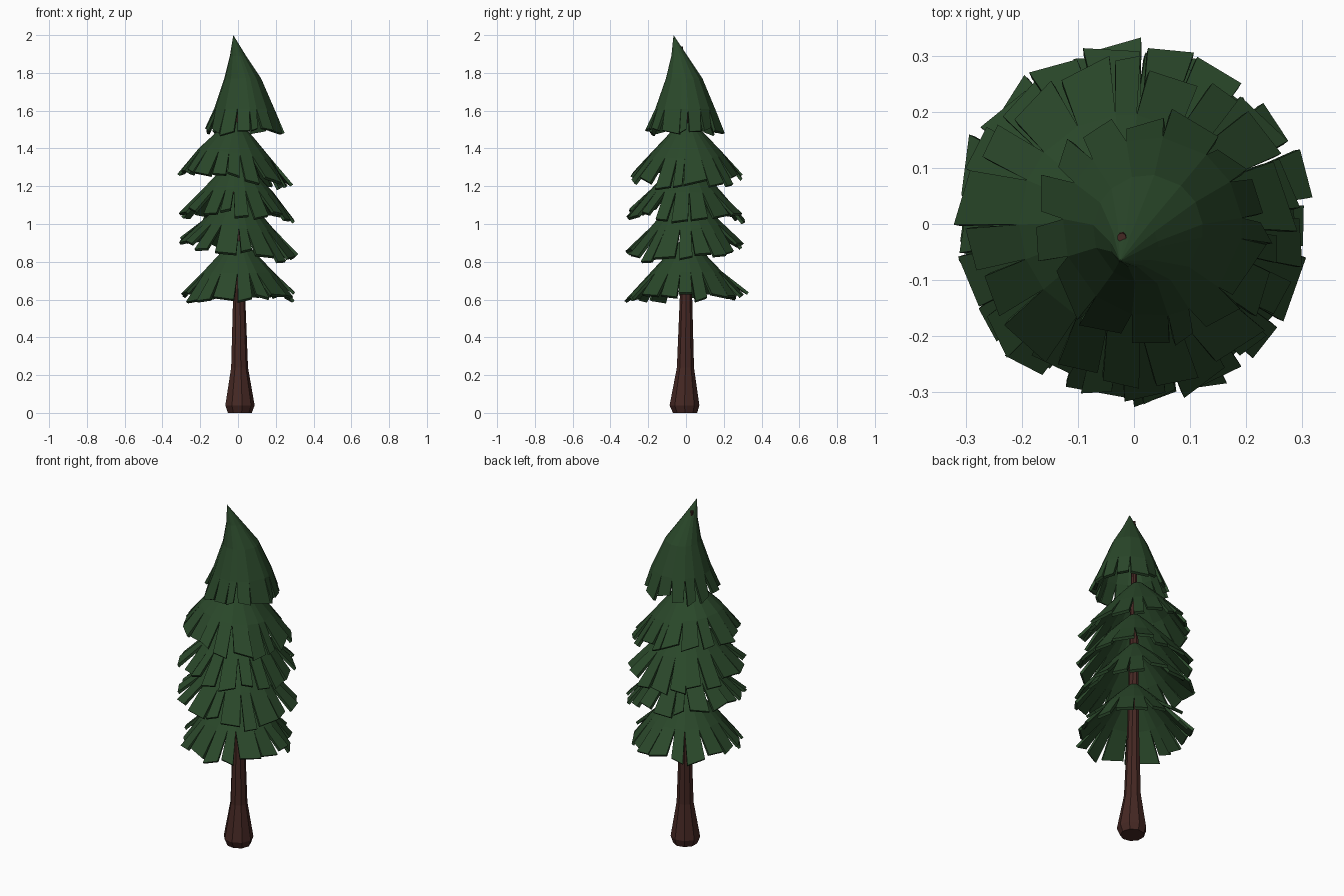
import bpy, bmesh, random
from math import sin, cos, pi

if "Cube" in bpy.data.objects:
    bpy.data.objects.remove(bpy.data.objects["Cube"])

random.seed(11)


def material(name, rgb):
    m = bpy.data.materials.new(name)
    m.diffuse_color = (*rgb, 1)
    m.use_nodes = True
    m.node_tree.nodes["Principled BSDF"].inputs["Base Color"].default_value = m.diffuse_color
    return m


def make_object(name, bm, mat):
    bmesh.ops.recalc_face_normals(bm, faces=bm.faces[:])
    me = bpy.data.meshes.new(name)
    bm.to_mesh(me)
    bm.free()
    me.materials.append(mat)
    ob = bpy.data.objects.new(name, me)
    bpy.context.collection.objects.link(ob)
    return ob


def ring(bm, n, cx, cy, z, r, tilt=(0, 0), angles=None):
    out = []
    for k in range(n):
        a = angles[k] if angles else 2 * pi * k / n
        dx, dy = r * cos(a), r * sin(a)
        out.append(bm.verts.new((cx + dx, cy + dy, z + tilt[0] * dx + tilt[1] * dy)))
    return out


def bridge(bm, lower, upper):
    n = len(lower)
    for k in range(n):
        j = (k + 1) % n
        bm.faces.new((lower[k], lower[j], upper[j], upper[k]))


bark = material("bark", (0.06, 0.021, 0.017))
needles = material("needles", (0.023, 0.064, 0.023))

# Trunk: flared foot, thin leader reaching the tip
bm = bmesh.new()
rings = [ring(bm, 9, *p) for p in [
    (0.008, -0.005, 0, 0.065), (0.008, -0.008, 0.04, 0.08), (0.007, -0.003, 0.24, 0.046),
    (0.005, 0, 0.62, 0.033), (0, 0, 1.2, 0.024), (-0.005, -0.005, 1.6, 0.016),
    (-0.022, -0.024, 1.94, 0.008)]]
for a, b in zip(rings, rings[1:]):
    bridge(bm, a, b)
bm.faces.new(rings[0][::-1])
bm.faces.new(rings[-1])
make_object("trunk", bm, bark)


def skirt(name, n, profile, rim, tilt, apex=None):
    """Hollow cone of needles. profile: (cx, cy, z, r) top to flap root; rim: same for flap tips."""
    bm = bmesh.new()
    step = 2 * pi / n
    spin = random.random()
    angles = [spin + step * (k + random.uniform(-0.25, 0.25)) for k in range(n)]
    rows = [ring(bm, n, *p, tilt=tilt, angles=angles) for p in profile]
    for up, low in zip(rows, rows[1:]):
        bridge(bm, low, up)
    if apex:
        tip = bm.verts.new(apex)
        for k in range(n):
            bm.faces.new((rows[0][k], rows[0][(k + 1) % n], tip))
    # separate ragged flaps hanging from the last row
    cx, cy, z, r = rim
    root = rows[-1]
    for k in range(n):
        j = (k + 1) % n
        a0 = angles[k]
        a1 = angles[j] + (2 * pi if j == 0 else 0)
        w = a1 - a0
        a0 += w * random.uniform(0.0, 0.2)
        a1 -= w * random.uniform(0.0, 0.2)
        rr = r * random.uniform(0.92, 1.04)
        zz = z + random.uniform(-0.015, 0.03)
        skew = random.uniform(-0.012, 0.012)
        tips = []
        for a, s in ((a0, skew), (a1, -skew)):
            dx, dy = (rr + s) * cos(a), (rr + s) * sin(a)
            tips.append(bm.verts.new((cx + dx, cy + dy, zz - s + tilt[0] * dx + tilt[1] * dy)))
        bm.faces.new((tips[0], tips[1], root[j], root[k]))
    ob = make_object(name, bm, needles)
    # thicken the shell inward
    mod = ob.modifiers.new("thickness", "SOLIDIFY")
    mod.thickness = 0.016
    mod.offset = -1
    return ob


# Four tilted lower tiers: name, rim height, rim radius, tilt, centre
for name, z, r, tilt, cx, cy in [
        ("bottom_tier", 0.61, 0.312, (0.0, 0.02), 0.0, 0.0),
        ("lower_tier", 0.86, 0.314, (-0.12, 0.07), 0.0, 0.0),
        ("middle_tier", 1.04, 0.312, (-0.03, -0.03), -0.003, 0.0),
        ("upper_tier", 1.24, 0.295, (-0.15, 0.0), -0.015, 0.005)]:
    skirt(name, 18,
          [(cx, cy, z + 0.30, 0.03), (cx, cy, z + 0.235, 0.096), (cx, cy, z + 0.135, 0.19)],
          (cx, cy, z, r), tilt)

# Crown: tall cone with its tip bent to one side
skirt("crown", 15,
      [(0.0, -0.035, 1.89, 0.043), (0.025, -0.01, 1.77, 0.098), (0.033, -0.005, 1.61, 0.16)],
      (0.033, -0.008, 1.485, 0.207), (0, 0), apex=(-0.025, -0.066, 2.0))
